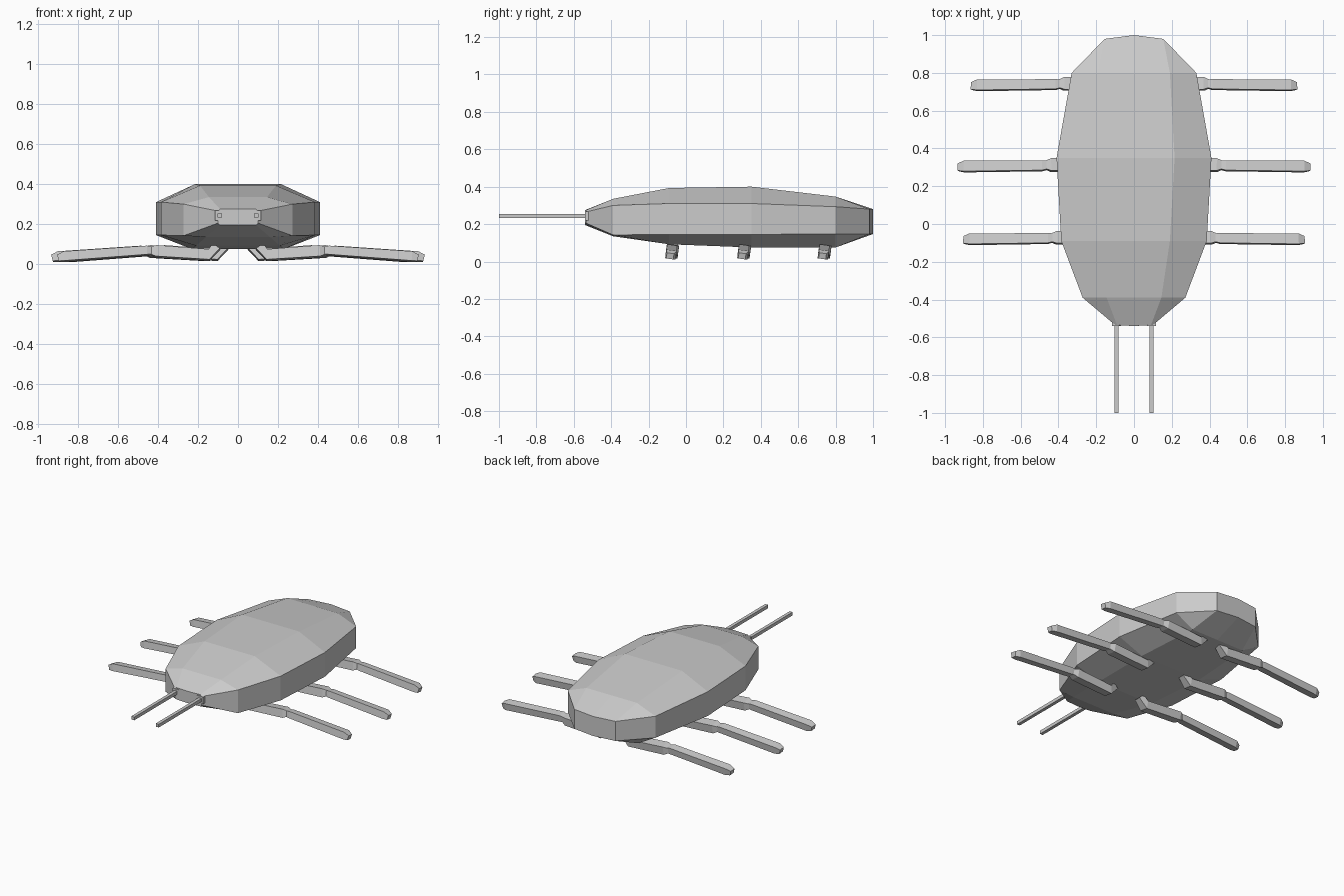
import bpy, bmesh
from math import sin, cos, radians
from mathutils import Vector

if "Cube" in bpy.data.objects:
    bpy.data.objects.remove(bpy.data.objects["Cube"])


def loft(name, rings):
    """Skin a list of equal-length vertex rings and cap both ends."""
    bm = bmesh.new()
    rows = [[bm.verts.new(p) for p in r] for r in rings]
    n = len(rows[0])
    for a, b in zip(rows, rows[1:]):
        for i in range(n):
            j = (i + 1) % n
            bm.faces.new((a[i], a[j], b[j], b[i]))
    bm.faces.new(rows[0][::-1])
    bm.faces.new(rows[-1])
    bmesh.ops.remove_doubles(bm, verts=bm.verts, dist=0.0005)
    bmesh.ops.recalc_face_normals(bm, faces=bm.faces)
    me = bpy.data.meshes.new(name)
    bm.to_mesh(me)
    bm.free()
    ob = bpy.data.objects.new(name, me)
    bpy.context.collection.objects.link(ob)
    return ob


def bar(name, path, y0, y1, roll):
    """Four-sided limb along (x, z, thickness) points, drifting from y0 to y1."""
    pts = [Vector((x, 0, z)) for x, z, t in path]
    rings = []
    for i, (x, z, t) in enumerate(path):
        d = (pts[min(i + 1, len(pts) - 1)] - pts[max(i - 1, 0)]).normalized()
        up = Vector((-d.z, 0, d.x))
        side = Vector((0, 1, 0))
        u = up * cos(roll) + side * sin(roll)
        v = side * cos(roll) - up * sin(roll)
        c = pts[i] + side * (y0 + (y1 - y0) * i / (len(path) - 1))
        rings.append([c + u * a * t * 0.42 + v * b * t * 0.5
                      for a, b in ((1, 1), (1, -1), (-1, -1), (-1, 1))])
    return loft(name, rings)


def mirror(ob):
    m = ob.modifiers.new("mirror", 'MIRROR')
    m.use_axis[0] = True


# Body stations: y, top half width, side half width, bottom half width,
# then heights of top, upper side, lower side, bottom, and centre y offset
stations = [
    (-0.535, 0.09, 0.10, 0.09, 0.275, 0.265, 0.205, 0.195, -0.005),
    (-0.39, 0.145, 0.272, 0.16, 0.335, 0.300, 0.142, 0.135, 0),
    (-0.09, 0.19, 0.385, 0.21, 0.393, 0.310, 0.145, 0.092, 0),
    (0.35, 0.215, 0.41, 0.23, 0.400, 0.310, 0.145, 0.075, 0),
    (0.80, 0.19, 0.33, 0.20, 0.347, 0.293, 0.147, 0.075, 0),
    (0.98, 0.155, 0.155, 0.155, 0.28, 0.28, 0.147, 0.147, 0.02),
]
rings = []
for y, wt, ws, wb, zt, zu, zl, zb, dy in stations:
    half = [(wt, y, zt), (ws, y, zu), (ws, y, zl), (wb, y, zb)]
    rings.append([(0, y + dy, zt)] + half + [(0, y + dy, zb)]
                 + [(-x, yy, z) for x, yy, z in reversed(half)])
loft("body", rings)

# Feelers with their square sockets
def box_along_y(name, x, z, r, ya, yb):
    sq = ((1, 1), (1, -1), (-1, -1), (-1, 1))
    mirror(loft(name, [[(x + a * r, y, z + b * r) for a, b in sq] for y in (ya, yb)]))

box_along_y("feeler_socket", 0.092, 0.243, 0.024, -0.54, -0.49)
box_along_y("feeler", 0.092, 0.243, 0.011, -1.0, -0.5)

# Three mirrored pairs of two-part legs
for label, y, dx in (("front", -0.073, -0.03), ("middle", 0.312, 0.0), ("rear", 0.742, -0.07)):
    upper = [(0.135, 0.09, 0.05), (0.175, 0.045, 0.062), (0.44, 0.063, 0.066), (0.47, 0.066, 0.042)]
    lower = [(0.452, 0.066, 0.042), (0.485, 0.067, 0.052), (0.90, 0.037, 0.056), (0.93, 0.029, 0.038)]
    for part, path, ya, yb in (("upper", upper, y, y), ("lower", lower, y, y - 0.012)):
        path = [(x + dx, z, t) for x, z, t in path]
        mirror(bar(f"{label}_leg_{part}", path, ya, yb, radians(8)))
